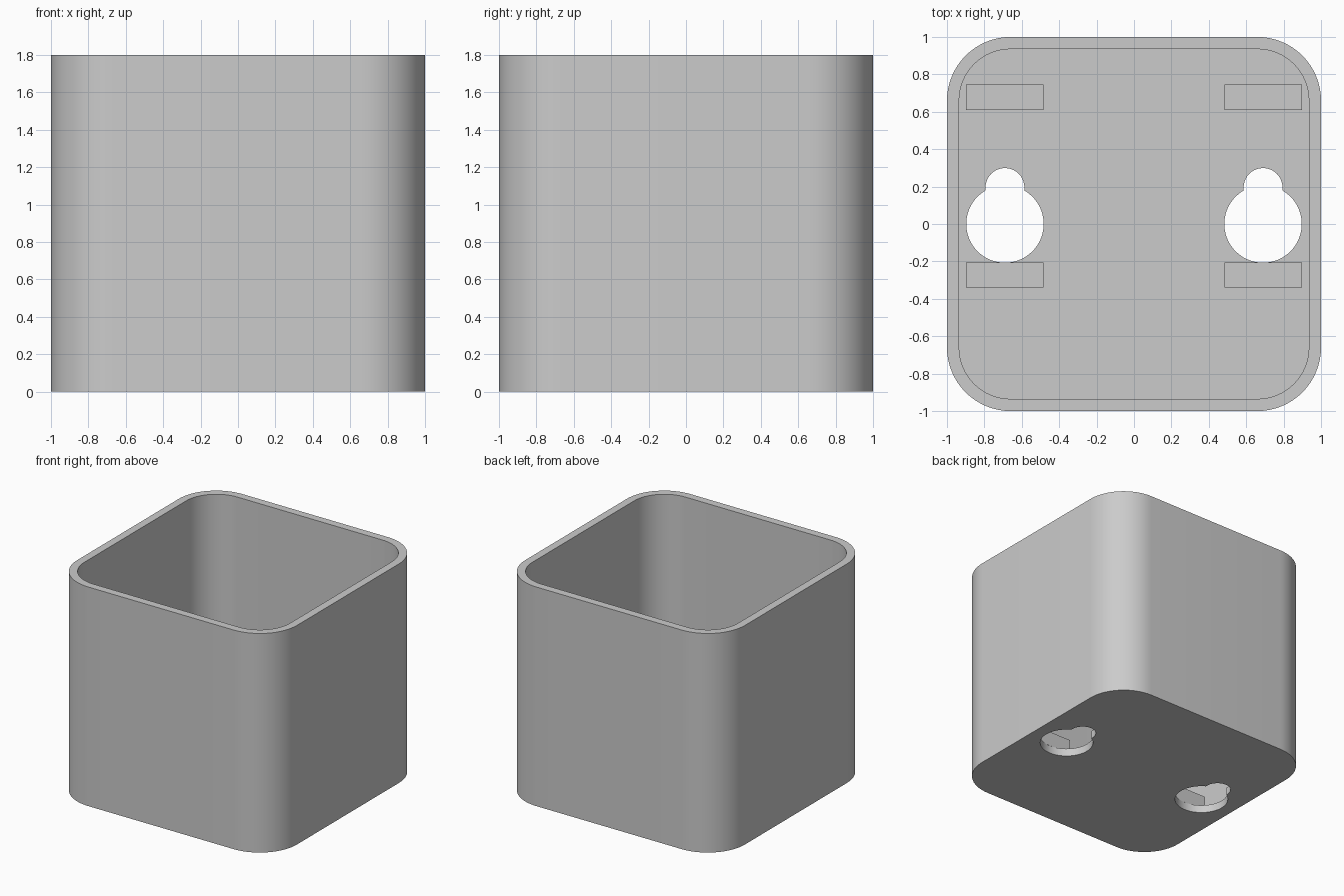
import bpy
import bmesh
from math import cos, sin, pi, radians, asin

if "Cube" in bpy.data.objects:
    bpy.data.objects.remove(bpy.data.objects["Cube"])

HEIGHT, WALL, CORNER = 1.8, 0.065, 0.34
HOLE_X, HOLE_R, SLOT_R, SLOT_Y = 0.69, 0.207, 0.104, 0.195
RIB_TOP, RIB_DEPTH = 0.19, 0.135

grey = bpy.data.materials.new("plain grey")
grey.use_nodes = True
grey.diffuse_color = (0.6, 0.6, 0.6, 1)
grey.node_tree.nodes["Principled BSDF"].inputs["Base Color"].default_value = (0.6, 0.6, 0.6, 1)


def arc(cx, cy, r, start, end, steps):
    return [(cx + r * cos(start + (end - start) * i / steps),
             cy + r * sin(start + (end - start) * i / steps)) for i in range(steps + 1)]


def rounded_square(half, r):
    c = half - r
    points = []
    for i, (sx, sy) in enumerate([(1, 1), (-1, 1), (-1, -1), (1, -1)]):
        points += arc(sx * c, sy * c, r, i * pi / 2, (i + 1) * pi / 2, 16)
    return points


def keyhole(cx):
    # large round opening below, narrow rounded slot above
    a = asin(SLOT_R / HOLE_R)
    big = arc(cx, 0, HOLE_R, pi / 2 + a, 2.5 * pi - a, 48)
    return big + arc(cx, SLOT_Y, SLOT_R, 0, pi, 20)


def prism(name, outline, z0, z1):
    bm = bmesh.new()
    base = bm.faces.new([bm.verts.new((x, y, z0)) for x, y in outline])
    top = bmesh.ops.extrude_face_region(bm, geom=[base])["geom"]
    bmesh.ops.translate(bm, vec=(0, 0, z1 - z0),
                        verts=[v for v in top if isinstance(v, bmesh.types.BMVert)])
    bmesh.ops.recalc_face_normals(bm, faces=bm.faces)
    mesh = bpy.data.meshes.new(name)
    bm.to_mesh(mesh)
    bm.free()
    mesh.materials.append(grey)
    obj = bpy.data.objects.new(name, mesh)
    bpy.context.collection.objects.link(obj)
    return obj


def select_only(obj):
    bpy.ops.object.select_all(action='DESELECT')
    obj.select_set(True)
    bpy.context.view_layer.objects.active = obj


def cut(body, cutter):
    mod = body.modifiers.new("cut", 'BOOLEAN')
    mod.operation = 'DIFFERENCE'
    mod.solver = 'EXACT'
    mod.object = cutter
    select_only(body)
    bpy.ops.object.modifier_apply(modifier=mod.name)
    bpy.data.objects.remove(cutter)


# Open box with a hollow inside and two keyholes through the floor
box = prism("box", rounded_square(1, CORNER), 0, HEIGHT)
cut(box, prism("cavity", rounded_square(1 - WALL, CORNER - WALL), WALL, HEIGHT + 0.2))
for side in (-1, 1):
    cut(box, prism("keyhole_cutter", keyhole(side * HOLE_X), -0.2, WALL + 0.2))
select_only(box)
bpy.ops.object.shade_smooth_by_angle(angle=radians(30))

# Low ribs on the floor, before and behind each keyhole
for side, side_name in ((1, "left"), (-1, "right")):
    for y, place in ((-0.205 - RIB_DEPTH, "front"), (0.61, "back")):
        x0, x1 = side * HOLE_X - HOLE_R, side * HOLE_X + HOLE_R
        prism(f"{place}_{side_name}_rib",
              [(x0, y), (x1, y), (x1, y + RIB_DEPTH), (x0, y + RIB_DEPTH)], WALL, RIB_TOP)
